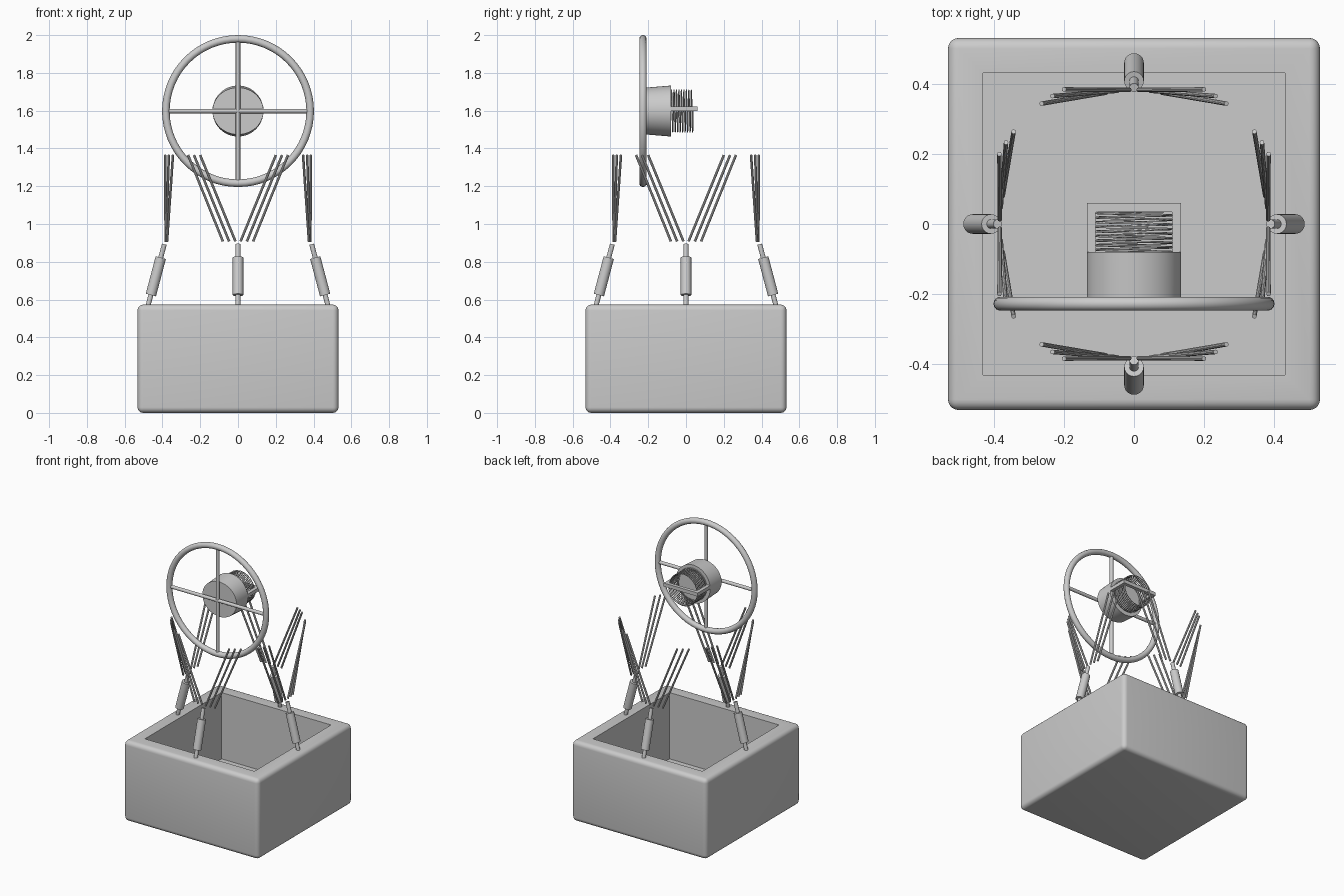
import bpy, bmesh, math
from mathutils import Vector, Matrix

if "Cube" in bpy.data.objects:
    bpy.data.objects.remove(bpy.data.objects["Cube"], do_unlink=True)

grey = bpy.data.materials.new("light grey")
grey.use_nodes = True
COLOUR = (0.6, 0.6, 0.6, 1)
grey.diffuse_color = COLOUR
grey.node_tree.nodes["Principled BSDF"].inputs["Base Color"].default_value = COLOUR


def finish(obj, name, smooth=True):
    obj.name = name
    obj.data.materials.append(grey)
    if smooth:
        bpy.ops.object.select_all(action="DESELECT")
        obj.select_set(True)
        bpy.context.view_layer.objects.active = obj
        bpy.ops.object.shade_smooth_by_angle(angle=math.radians(35))
    return obj


def from_bmesh(bm, name, smooth=True):
    mesh = bpy.data.meshes.new(name)
    bm.to_mesh(mesh)
    bm.free()
    obj = bpy.data.objects.new(name, mesh)
    bpy.context.collection.objects.link(obj)
    return finish(obj, name, smooth)


def rod(name, a, b, radius, sides=16):
    a, b = Vector(a), Vector(b)
    bm = bmesh.new()
    turn = (b - a).to_track_quat("Z", "Y").to_matrix().to_4x4()
    bmesh.ops.create_cone(bm, cap_ends=True, segments=sides, radius1=radius, radius2=radius,
                          depth=(b - a).length, matrix=Matrix.Translation((a + b) / 2) @ turn)
    return from_bmesh(bm, name)


def box(name, low, high):
    low, high = Vector(low), Vector(high)
    bm = bmesh.new()
    bmesh.ops.create_cube(bm, size=1, matrix=Matrix.Translation((low + high) / 2)
                          @ Matrix.Diagonal((*(high - low), 1)))
    return from_bmesh(bm, name, False)


# Basket: rounded block with an open square well
OUT, INN, TOP, FLOOR = 0.532, 0.432, 0.573, 0.1
bm = bmesh.new()
bmesh.ops.create_cube(bm, size=1, matrix=Matrix.Translation((0, 0, TOP / 2))
                      @ Matrix.Diagonal((2 * OUT, 2 * OUT, TOP, 1)))
bmesh.ops.bevel(bm, geom=bm.edges[:], offset=0.03, segments=5, profile=0.5, affect="EDGES")
lid = max(bm.faces, key=lambda f: f.calc_center_median().z)
bmesh.ops.inset_region(bm, faces=[lid], thickness=OUT - 0.03 - INN, use_even_offset=True)
well = bmesh.ops.extrude_face_region(bm, geom=[lid])["geom"]
bmesh.ops.translate(bm, vec=(0, 0, FLOOR - TOP), verts=[v for v in well if isinstance(v, bmesh.types.BMVert)])
if lid.is_valid:
    bmesh.ops.delete(bm, geom=[lid], context="FACES")
bmesh.ops.recalc_face_normals(bm, faces=bm.faces[:])
from_bmesh(bm, "basket")


# Four leaning posts with sleeves, each with two fans of three cables
def at(radius, angle, z):
    return (radius * math.cos(angle), radius * math.sin(angle), z)


def lean(z):
    return 0.39 + 0.265 * (0.893 - z)


for side, label in enumerate(("left", "back", "right", "front")):
    turn = side * math.pi / 2
    rod(label + "_post", at(lean(0.56), turn, 0.56), at(lean(0.893), turn, 0.893), 0.013)
    rod(label + "_sleeve", at(lean(0.624), turn, 0.624), at(lean(0.822), turn, 0.822), 0.028, 24)
    for sign in (-1, 1):
        for i in range(3):
            low = turn + sign * math.radians(2 + 5 * i)
            high = turn + sign * math.radians(27.5 + 5 * i)
            rod(f"{label}_cable", at(0.384, low, 0.908), at(0.434, high, 1.365), 0.0067, 10)

# Propeller guard ring with crossed spokes
HUB = 1.598
RING_Y = -0.228
bpy.ops.mesh.primitive_torus_add(major_radius=0.382, minor_radius=0.02, major_segments=64, minor_segments=14,
                                 location=(0, RING_Y, HUB), rotation=(math.pi / 2, 0, 0))
finish(bpy.context.object, "guard_ring")
rod("level_spoke", (-0.382, RING_Y, HUB), (0.382, RING_Y, HUB), 0.012)
rod("upright_spoke", (0, RING_Y, HUB - 0.382), (0, RING_Y, HUB + 0.382), 0.012)

# Motor drum, slightly flattened towards the ring
drum = rod("motor_drum", (0, -0.209, HUB), (0, -0.08, HUB), 0.135, 48)
for v in drum.data.vertices:
    if v.co.y < -0.15:
        v.co.z = HUB + (v.co.z - HUB) * 0.92

# Wound coil behind the drum
TURNS, STEPS = 9, 24
curve = bpy.data.curves.new("coil", "CURVE")
curve.dimensions = "3D"
curve.bevel_depth = 0.003
curve.bevel_resolution = 1
line = curve.splines.new("POLY")
line.points.add(TURNS * STEPS)
for i, p in enumerate(line.points):
    t = i / STEPS
    a = t * math.tau
    p.co = (0.111 * math.cos(a), -0.08 + 0.118 * t / TURNS, HUB + 0.111 * math.sin(a), 1)
coil = bpy.data.objects.new("coil", curve)
bpy.context.collection.objects.link(coil)
coil.data.materials.append(grey)

# U-shaped bracket around the coil
LOW, HIGH, BAR = 1.597, 1.622, 0.025
box("bracket_back", (-0.134, 0.06 - BAR, LOW), (0.134, 0.06, HIGH))
for name, s in (("bracket_left", 1), ("bracket_right", -1)):
    x = sorted((s * 0.134, s * (0.134 - BAR)))
    box(name, (x[0], -0.085, LOW), (x[1], 0.06 - BAR, HIGH))
